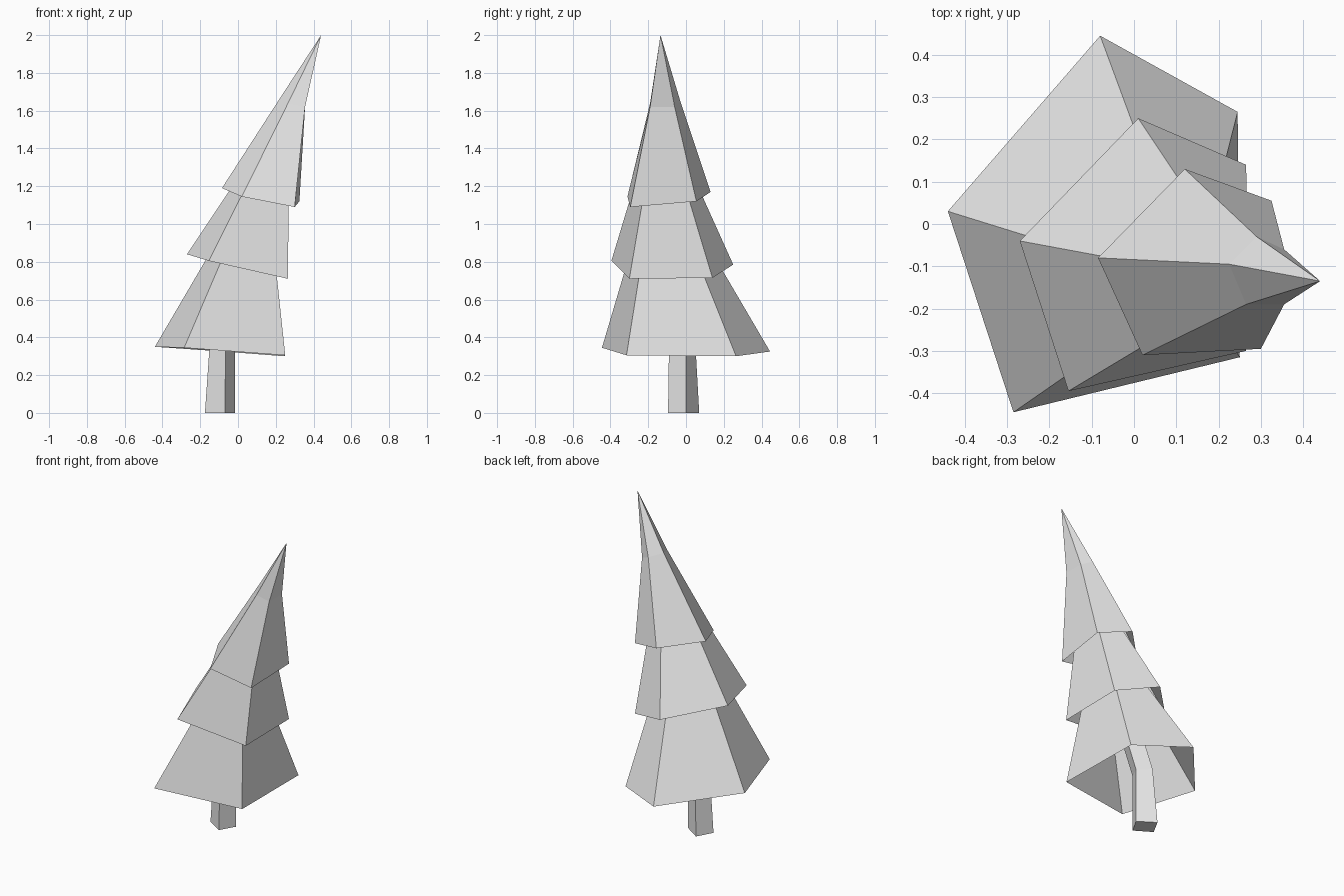
import bpy
from mathutils import Vector

cube = bpy.data.objects.get("Cube")
if cube:
    bpy.data.objects.remove(cube, do_unlink=True)

grey = bpy.data.materials.new("light_grey")
grey.use_nodes = True
colour = (0.8, 0.8, 0.8, 1)
grey.diffuse_color = colour
grey.node_tree.nodes["Principled BSDF"].inputs["Base Color"].default_value = colour


def loft(name, rings, tip=None, close_ends=False):
    """Join equal-sided rings (counter-clockwise from above) with flat faces."""
    n = len(rings[0])
    verts = [Vector(p) for ring in rings for p in ring]
    faces = []
    for r in range(len(rings) - 1):
        for i in range(n):
            j = (i + 1) % n
            a, b = r * n, (r + 1) * n
            faces.append((a + i, a + j, b + j, b + i))
    last = (len(rings) - 1) * n
    if tip:
        verts.append(Vector(tip))
        faces += [(last + i, last + (i + 1) % n, len(verts) - 1) for i in range(n)]
    if close_ends:
        faces += [tuple(reversed(range(n))), tuple(range(last, last + n))]
    mesh = bpy.data.meshes.new(name)
    mesh.from_pydata(verts, [], faces)
    mesh.materials.append(grey)
    obj = bpy.data.objects.new(name, mesh)
    bpy.context.collection.objects.link(obj)
    return obj


def shrink(ring, apex, amount):
    """Draw a ring towards an apex, for the tucked-in top of a skirt."""
    return [Vector(p).lerp(Vector(apex), amount) for p in ring]


# Skirt rims: left, front left, front right, back right, back corners
lower_rim = [(-.44, .03, .35), (-.285, -.445, .345), (.25, -.315, .305),
             (.245, .265, .30), (-.08, .445, .325)]
middle_rim = [(-.27, -.04, .84), (-.155, -.395, .805), (.265, -.30, .71),
              (.265, .14, .715), (.01, .25, .785)]
upper_rim = [(-.085, -.08, 1.19), (.02, -.31, 1.145), (.30, -.295, 1.09),
             (.325, .055, 1.12), (.12, .13, 1.17)]
upper_waist = [(.225, -.095, 1.67), (.265, -.19, 1.64), (.355, -.19, 1.62),
               (.355, -.06, 1.62), (.29, -.03, 1.65)]

# Open-bottomed branch skirts, each tucked inside the one above
loft("lower_branches", [lower_rim, shrink(lower_rim, (.14, -.15, 1.34), .55)])
loft("middle_branches", [middle_rim, shrink(middle_rim, (.27, -.14, 1.65), .5)])
loft("upper_branches", [upper_rim, upper_waist], tip=(.44, -.135, 2))

# Four-sided trunk that bends with the leaning crown
base = [(-.175, -.03, 0), (-.07, -.095, 0), (-.015, 0, 0), (-.12, .07, 0)]
bend = [(-.15, -.03, .36), (-.065, -.09, .36), (-.015, 0, .35), (-.10, .05, .36)]
top = [Vector(p) + Vector((.13, -.06, .5)) for p in bend]
loft("trunk", [base, bend, top], close_ends=True)
